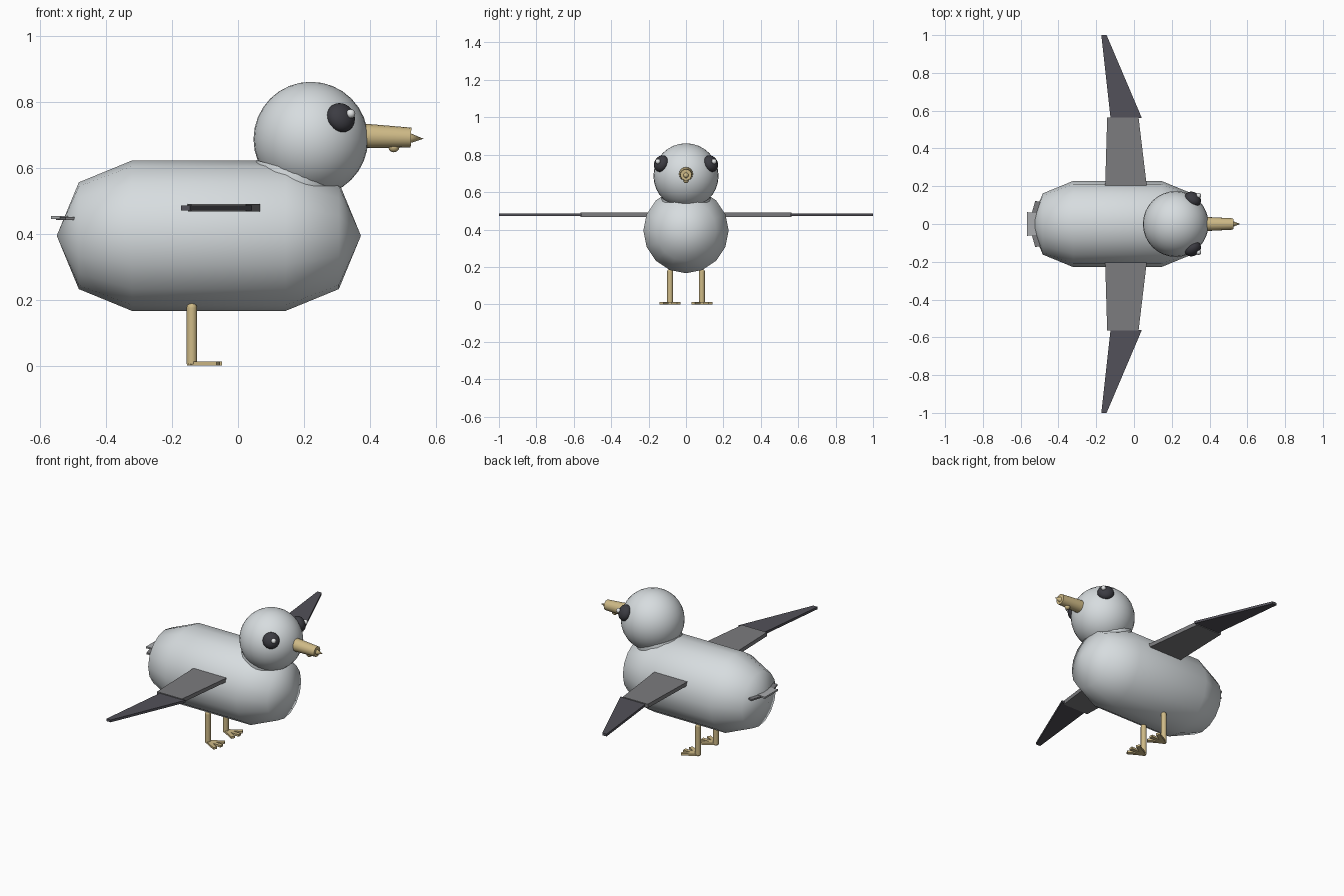
import bpy, bmesh, math
from mathutils import Vector, Matrix

if "Cube" in bpy.data.objects:
    bpy.data.objects.remove(bpy.data.objects["Cube"])


def material(name, rgb):
    m = bpy.data.materials.new(name)
    m.diffuse_color = (*rgb, 1)
    m.use_nodes = True
    m.node_tree.nodes["Principled BSDF"].inputs["Base Color"].default_value = m.diffuse_color
    return m


PALE = material("pale_grey", (0.68, 0.72, 0.74))
GREY = material("wing_grey", (0.20, 0.20, 0.21))
DARK = material("dark_grey", (0.085, 0.083, 0.10))
BLACK = material("eye_black", (0.045, 0.045, 0.055))
WHITE = material("glint_white", (0.85, 0.87, 0.88))
TAN = material("beak_tan", (0.62, 0.49, 0.24))
MID = material("tail_grey", (0.40, 0.41, 0.42))


def finish(name, bm, mat, smooth=None):
    bmesh.ops.recalc_face_normals(bm, faces=bm.faces[:])
    me = bpy.data.meshes.new(name)
    bm.to_mesh(me)
    bm.free()
    ob = bpy.data.objects.new(name, me)
    bpy.context.collection.objects.link(ob)
    me.materials.append(mat)
    if smooth:
        bpy.ops.object.select_all(action='DESELECT')
        ob.select_set(True)
        bpy.context.view_layer.objects.active = ob
        bpy.ops.object.shade_smooth_by_angle(angle=math.radians(smooth))
    return ob


def ball(name, centre, radii, mat, axis=(0, 0, 1), seg=24):
    bm = bmesh.new()
    bmesh.ops.create_uvsphere(bm, u_segments=seg, v_segments=seg // 2, radius=1)
    turn = Vector(axis).to_track_quat('Z', 'Y').to_matrix().to_4x4()
    bm.transform(Matrix.Translation(centre) @ turn @ Matrix.Diagonal((*radii, 1)))
    return finish(name, bm, mat, 60)


def cone(name, a, b, ra, rb, mat, seg=16):
    a, b = Vector(a), Vector(b)
    bm = bmesh.new()
    bmesh.ops.create_cone(bm, cap_ends=True, segments=seg, radius1=ra, radius2=rb,
                          depth=(b - a).length)
    turn = (b - a).to_track_quat('Z', 'Y').to_matrix().to_4x4()
    bm.transform(Matrix.Translation((a + b) / 2) @ turn)
    return finish(name, bm, mat, 40)


def plate(name, outline, z0, z1, mat):
    bm = bmesh.new()
    low = bm.faces.new([bm.verts.new((x, y, z0)) for x, y in outline])
    ext = bmesh.ops.extrude_face_region(bm, geom=[low])
    top = [g for g in ext["geom"] if isinstance(g, bmesh.types.BMVert)]
    bmesh.ops.translate(bm, verts=top, vec=(0, 0, z1 - z0))
    # the extruded region keeps its base face only if it is put back
    bm.verts.ensure_lookup_table()
    if len(bm.faces) < len(outline) + 2:
        bm.faces.new([v for v in bm.verts if v not in top])
    return finish(name, bm, mat)


# Body: a coarse capsule lying along x, lathed from a profile
bm = bmesh.new()
profile = [(-0.55, 0), (-0.483, 0.162), (-0.322, 0.228), (0.145, 0.228), (0.306, 0.162), (0.373, 0)]
pts = [bm.verts.new((x, 0, 0.394 + r)) for x, r in profile]
edges = [bm.edges.new(p) for p in zip(pts, pts[1:])]
bmesh.ops.spin(bm, geom=pts + edges, cent=(0, 0, 0.394), axis=(1, 0, 0),
               angle=2 * math.pi, steps=16)
bmesh.ops.remove_doubles(bm, verts=bm.verts[:], dist=1e-4)
finish("body", bm, PALE, 80)

# Neck and head
cone("neck", (0.165, 0, 0.535), (0.18, 0, 0.588), 0.13, 0.13, PALE, 24)
ball("head", (0.221, 0, 0.687), (0.174, 0.174, 0.174), PALE, seg=32)

# Beak with hooked tip and a small bump below
cone("beak", (0.37, 0, 0.697), (0.525, 0, 0.692), 0.038, 0.030, TAN)
cone("beak_tip", (0.52, 0, 0.69), (0.563, 0, 0.688), 0.016, 0.0, TAN, 12)
ball("beak_bump", (0.473, 0, 0.663), (0.017, 0.015, 0.016), TAN, seg=12)

for s, side in ((-1, "right"), (1, "left")):
    # Eyes with glints
    ball(side + "_eye", (0.312, s * 0.132, 0.752), (0.046, 0.046, 0.034), BLACK,
         (0.53, s * 0.76, 0.38))
    ball(side + "_eye_glint", (0.342, s * 0.150, 0.764), (0.014, 0.014, 0.014), WHITE, seg=12)

    # Wings: broad inner panel, swept outer panel
    plate(side + "_inner_wing",
          [(-0.153, s * 0.19), (0.069, s * 0.19), (0.024, s * 0.565), (-0.142, s * 0.565)],
          0.467, 0.490, GREY)
    plate(side + "_outer_wing",
          [(-0.124, s * 0.56), (0.042, s * 0.56), (-0.145, s * 1.0), (-0.173, s * 1.0)],
          0.471, 0.485, DARK)

    # Side tail feathers
    plate(side + "_tail_feather",
          [(-0.552, s * 0.02), (-0.523, s * 0.122), (-0.46, s * 0.11), (-0.48, s * 0.005)],
          0.442, 0.451, GREY)

    # Legs with rounded tops and three splayed toes
    y = s * 0.085
    cone(side + "_leg", (-0.14, y, 0.005), (-0.14, y, 0.175), 0.016, 0.016, TAN)
    ball(side + "_hip", (-0.14, y, 0.175), (0.016, 0.016, 0.016), TAN, seg=16)
    for i, (deg, length) in enumerate(((-30, 0.092), (0, 0.092), (30, 0.092))):
        d = Vector((math.cos(math.radians(deg)), math.sin(math.radians(deg))))
        n = Vector((-d.y, d.x)) * 0.011
        root = Vector((-0.14, y)) - d * 0.01
        end = Vector((-0.14, y)) + d * length
        plate(f"{side}_toe_{i + 1}", [root - n, end - n, end + n, root + n], 0.0, 0.012, TAN)

# Middle tail feather
plate("middle_tail_feather", [(-0.567, -0.063), (-0.45, -0.05), (-0.45, 0.05), (-0.567, 0.063)],
      0.444, 0.454, MID)
